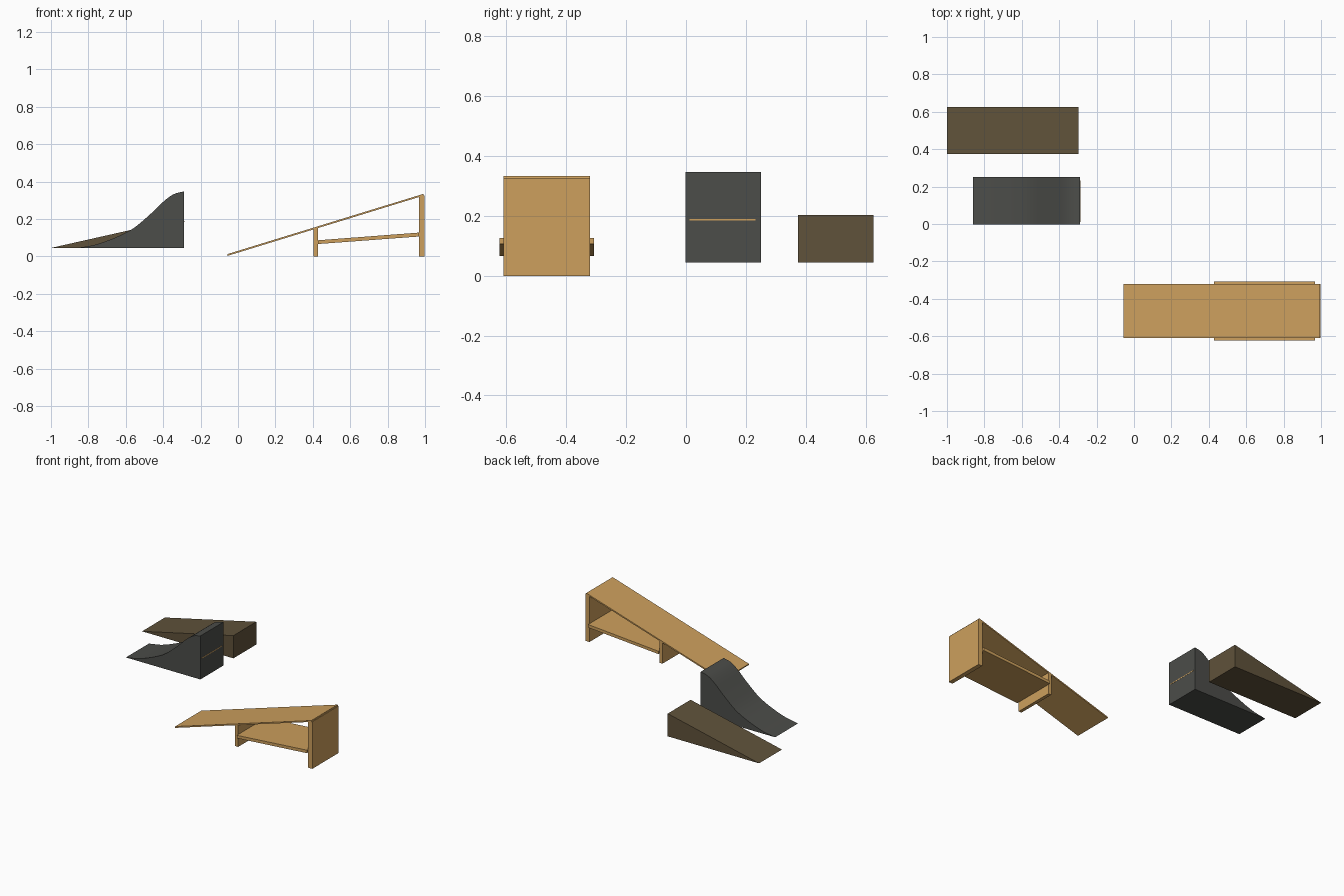
import bpy, bmesh
from mathutils import Vector

if "Cube" in bpy.data.objects:
    bpy.data.objects.remove(bpy.data.objects["Cube"])


def material(name, rgb):
    m = bpy.data.materials.new(name)
    m.diffuse_color = (*rgb, 1.0)
    m.use_nodes = True
    m.node_tree.nodes["Principled BSDF"].inputs["Base Color"].default_value = m.diffuse_color
    return m


WOOD = material("light_wood", (0.61, 0.35, 0.11))
GREY = material("dark_grey", (0.072, 0.074, 0.067))
BROWN = material("dark_brown", (0.117, 0.085, 0.043))


def extrude_profile(name, profile, y0, y1, mat, smooth=False):
    """Extrude an (x, z) outline along y from y0 to y1."""
    bm = bmesh.new()
    face = bm.faces.new([bm.verts.new((x, y0, z)) for x, z in profile])
    res = bmesh.ops.extrude_face_region(bm, geom=[face])
    moved = [g for g in res["geom"] if isinstance(g, bmesh.types.BMVert)]
    bmesh.ops.translate(bm, verts=moved, vec=(0, y1 - y0, 0))
    bmesh.ops.recalc_face_normals(bm, faces=bm.faces)
    mesh = bpy.data.meshes.new(name)
    bm.to_mesh(mesh)
    bm.free()
    mesh.materials.append(mat)
    ob = bpy.data.objects.new(name, mesh)
    bpy.context.collection.objects.link(ob)
    if smooth:
        bpy.ops.object.select_all(action="DESELECT")
        ob.select_set(True)
        bpy.context.view_layer.objects.active = ob
        bpy.ops.object.shade_smooth_by_angle()
    return ob


def spline(points, steps):
    """Catmull-Rom curve through (x, z) points."""
    p = [Vector(q) for q in points]
    p = [2 * p[0] - p[1]] + p + [2 * p[-1] - p[-2]]
    out = []
    for a, b, c, d in zip(p, p[1:], p[2:], p[3:]):
        for i in range(steps):
            t = i / steps
            out.append(0.5 * (2 * b + (c - a) * t + (2 * a - 5 * b + 4 * c - d) * t * t
                              + (3 * b - a - 3 * c + d) * t ** 3))
    return [tuple(v) for v in out] + [tuple(points[-1])]


# Wooden plank ramp: sloping deck on two full-width boards with a tilted shelf
Y0, Y1 = -0.61, -0.321
extrude_profile("plank_deck", [(-0.055, 0.003), (0.993, 0.325), (0.991, 0.334), (-0.057, 0.012)],
                Y0, Y1, WOOD)
extrude_profile("middle_leg_board", [(0.405, 0), (0.428, 0), (0.428, 0.152), (0.405, 0.145)],
                Y0, Y1, WOOD)
extrude_profile("tall_leg_board", [(0.967, 0), (0.998, 0), (0.998, 0.327), (0.967, 0.319)],
                Y0, Y1, WOOD)
extrude_profile("brace_shelf", [(0.428, 0.066), (0.967, 0.106), (0.967, 0.127), (0.428, 0.086)],
                -0.624, -0.307, WOOD)

# Curved kicker ramp
curve = spline([(-0.86, 0.045), (-0.74, 0.069), (-0.58, 0.137), (-0.473, 0.222),
                (-0.393, 0.298), (-0.34, 0.334), (-0.288, 0.347)], 4)
extrude_profile("curved_ramp", curve + [(-0.288, 0.045)], -0.002, 0.25, GREY, smooth=True)
# Thin wooden strip on the ramp's upright face
extrude_profile("ramp_back_strip", [(-0.291, 0.184), (-0.287, 0.184), (-0.287, 0.190), (-0.291, 0.190)],
                0.012, 0.233, WOOD)

# Straight wedge ramp
extrude_profile("wedge_ramp", [(-1.0, 0.045), (-0.298, 0.045), (-0.298, 0.203)], 0.375, 0.626, BROWN)
